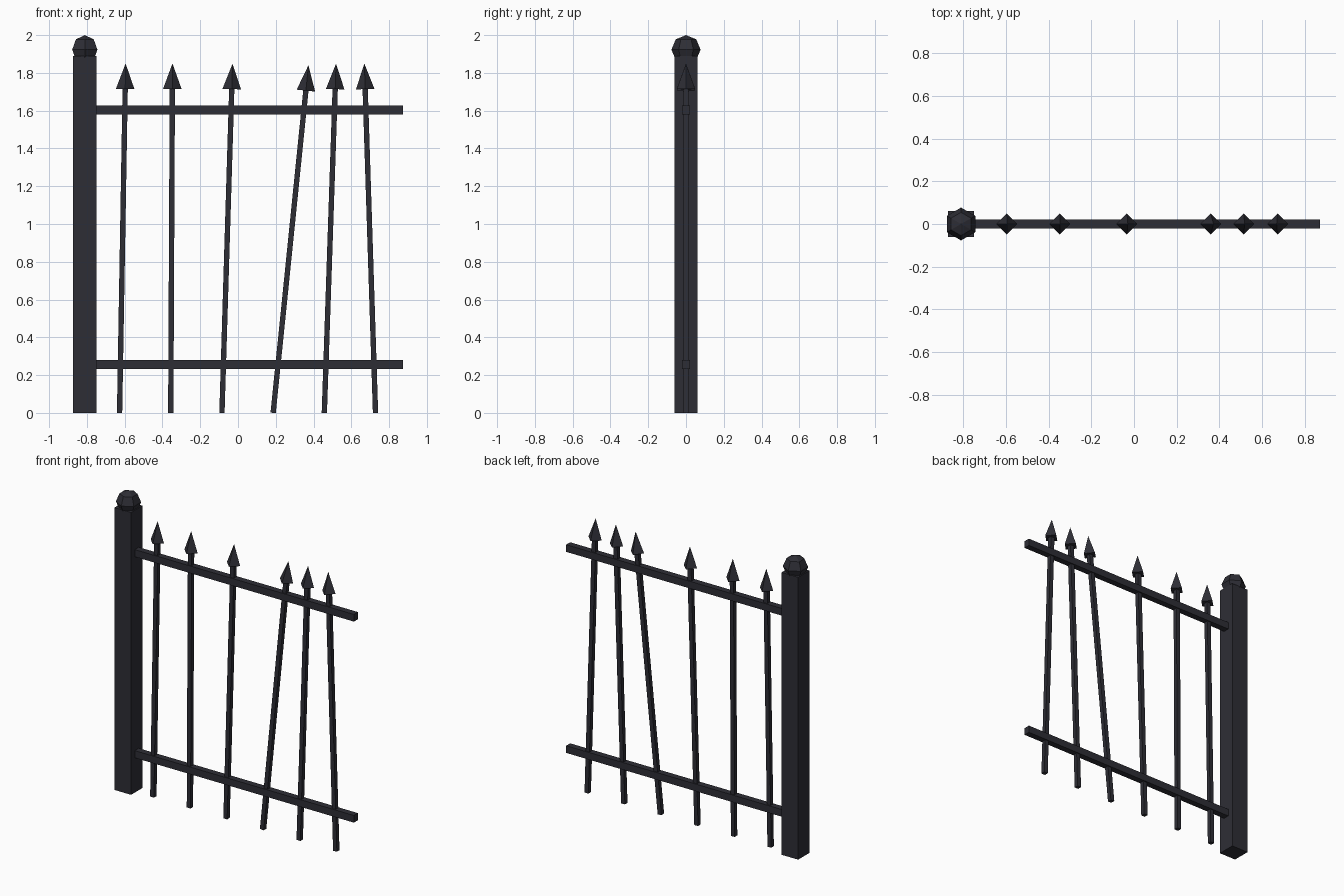
import bpy, bmesh, math
from mathutils import Matrix, Vector

if "Cube" in bpy.data.objects:
    bpy.data.objects.remove(bpy.data.objects["Cube"])

iron = bpy.data.materials.new("dark_iron")
iron.use_nodes = True
iron.diffuse_color = (0.027, 0.027, 0.036, 1)
iron.node_tree.nodes["Principled BSDF"].inputs["Base Color"].default_value = iron.diffuse_color


def finish(name, bm):
    bmesh.ops.recalc_face_normals(bm, faces=bm.faces)
    mesh = bpy.data.meshes.new(name)
    bm.to_mesh(mesh)
    bm.free()
    mesh.materials.append(iron)
    obj = bpy.data.objects.new(name, mesh)
    bpy.context.collection.objects.link(obj)
    return obj


def box(name, low, high):
    low, high = Vector(low), Vector(high)
    bm = bmesh.new()
    matrix = Matrix.Translation((low + high) / 2) @ Matrix.Diagonal((high - low).to_4d())
    matrix[3][3] = 1
    bmesh.ops.create_cube(bm, size=1, matrix=matrix)
    return finish(name, bm)


def ball(name, center, radius, sides, rings):
    # Faceted ball with a corner pointing forward and back
    bm = bmesh.new()
    points = []
    for i in range(rings + 1):
        a = math.pi * i / rings
        points.append(bm.verts.new((0, radius * math.sin(a), radius * math.cos(a))))
    edges = [bm.edges.new(pair) for pair in zip(points, points[1:])]
    bmesh.ops.spin(bm, geom=points + edges, axis=(0, 0, 1), cent=(0, 0, 0),
                   angle=math.tau, steps=sides)
    bmesh.ops.remove_doubles(bm, verts=bm.verts, dist=0.001)
    bmesh.ops.translate(bm, verts=bm.verts, vec=center)
    return finish(name, bm)


def spear(index, foot, tip, length=1.85, head=0.135):
    # Leaning square bar with a four-sided point, pivoting at its foot
    lean = Matrix.Translation((foot, 0, 0)) @ Matrix.Rotation(math.asin((tip - foot) / length), 4, "Y")
    shaft = length - head
    bar = box(f"bar_{index}", (-0.014, -0.014, 0), (0.014, 0.014, shaft))
    bar.data.transform(lean)
    bm = bmesh.new()
    bmesh.ops.create_cone(bm, cap_ends=True, segments=4, radius1=0.049, radius2=0, depth=head,
                          matrix=lean @ Matrix.Translation((0, 0, shaft + head / 2)))
    bmesh.ops.remove_doubles(bm, verts=bm.verts, dist=0.001)
    finish(f"spear_point_{index}", bm)


# Post and its cap
box("post", (-0.873, -0.06, 0), (-0.75, 0.06, 1.89))
ball("post_cap", (-0.811, 0, 1.923), 0.077, 6, 4)

# Rails
for name, z in (("lower_rail", 0.257), ("upper_rail", 1.603)):
    box(name, (-0.76, -0.021, z - 0.024), (0.873, 0.021, z + 0.024))

# Evenly footed bars, each leaning its own way
for i, tip in enumerate((-0.595, -0.347, -0.029, 0.373, 0.519, 0.669)):
    spear(i + 1, -0.627 + 0.271 * i, tip)
